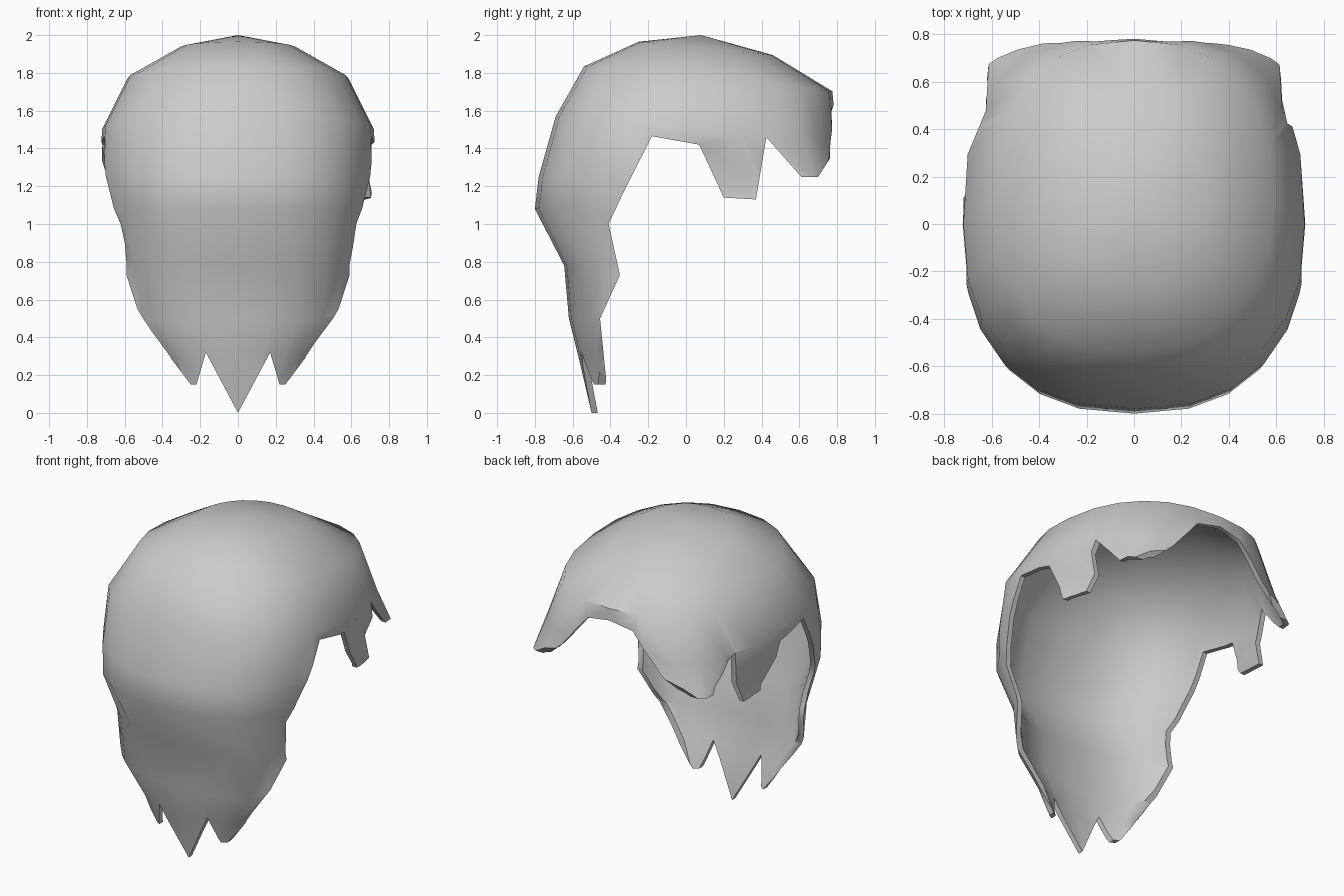
import bpy, bmesh
from math import sin, cos, pi, radians, copysign

cube = bpy.data.objects.get("Cube")
if cube:
    bpy.data.objects.remove(cube, do_unlink=True)

hair_mat = bpy.data.materials.new("hair_grey")
hair_mat.use_nodes = True
GREY = (0.6, 0.6, 0.6, 1)
hair_mat.diffuse_color = GREY
hair_mat.node_tree.nodes["Principled BSDF"].inputs["Base Color"].default_value = GREY

SIDES = 24


def make_object(name, bm):
    bmesh.ops.recalc_face_normals(bm, faces=bm.faces)
    mesh = bpy.data.meshes.new(name)
    bm.to_mesh(mesh)
    bm.free()
    obj = bpy.data.objects.new(name, mesh)
    bpy.context.collection.objects.link(obj)
    return obj


def ring(bm, half_width, back, front, mid, z, tilt, back_power, front_power):
    """One rounded-square ring, pinched in behind the fringe corners."""
    verts = []
    for i in range(SIDES):
        a = 2 * pi * i / SIDES
        c, s = cos(a), sin(a)
        p = 2 / (back_power if s < 0 else front_power)
        depth = front - mid if s > 0 else mid - back
        x = half_width * copysign(abs(c) ** p, c)
        y = mid + depth * copysign(abs(s) ** p, s)
        if y > 0.4:
            x = max(-0.625, min(0.625, x))
        verts.append(bm.verts.new((x, y, z + tilt * y)))
    return verts


def prism(name, outline, axis, low, high):
    """Extrude a flat outline along x or y as a hidden cutter."""
    bm = bmesh.new()
    place = (lambda u, v, d: (d, u, v)) if axis == "x" else (lambda u, v, d: (u, d, v))
    ends = [[bm.verts.new(place(u, v, d)) for u, v in outline] for d in (low, high)]
    for end in ends:
        bm.faces.new(end)
    for i in range(len(outline)):
        j = (i + 1) % len(outline)
        bm.faces.new((ends[0][i], ends[0][j], ends[1][j], ends[1][i]))
    obj = make_object(name, bm)
    obj.hide_render = True
    return obj


def mirrored(half):
    """Complete a half outline that ends on the centre line."""
    return half + [(-u, v) for u, v in reversed(half[:-1])]


# Full head volume: half width, back, front, middle, height, tilt, roundness
RINGS = [
    (0.31, -0.25, 0.46, 0.1, 1.94, -0.1, 2.2, 2.2),
    (0.585, -0.54, 0.775, 0.1, 1.78, -0.1, 2.3, 2.4),
    (0.72, -0.69, 0.80, 0.0, 1.5, -0.1, 2.5, 2.7),
    (0.73, -0.78, 0.80, 0.0, 1.25, 0, 2.45, 4),
    (0.70, -0.80, 0.78, -0.05, 1.08, 0, 2.45, 4),
    (0.62, -0.645, 0.5, -0.2, 0.78, 0, 2.3, 3),
    (0.60, -0.62, 0.4, -0.2, 0.5, 0, 2.3, 3),
    (0.44, -0.57, 0.3, -0.2, 0.3, 0, 2.3, 3),
    (0.32, -0.5, 0.2, -0.2, 0.0, 0, 2.2, 3),
    (0.30, -0.48, 0.1, -0.2, -0.2, 0, 2.2, 3),
]
bm = bmesh.new()
rings = [ring(bm, *r) for r in RINGS]
crown = bm.verts.new((0, 0.08, 2.0))
for i in range(SIDES):
    j = (i + 1) % SIDES
    bm.faces.new((crown, rings[0][i], rings[0][j]))
    for upper, lower in zip(rings, rings[1:]):
        bm.faces.new((upper[i], lower[i], lower[j], upper[j]))
bm.faces.new(rings[-1])
hair = make_object("hair", bm)
hair.data.materials.append(hair_mat)

# Thin shell
shell = hair.modifiers.new("shell", "SOLIDIFY")
shell.thickness = 0.032
shell.offset = -1

# Side opening with temple locks and fringe corners
side_cut = prism("side_cutter", [
    (-0.42, -0.3), (-0.42, 0.15), (-0.455, 0.5), (-0.35, 0.73), (-0.41, 1.0),
    (-0.32, 1.19), (-0.18, 1.465), (0.07, 1.42), (0.2, 1.14), (0.37, 1.13),
    (0.425, 1.46), (0.61, 1.25), (0.7, 1.25), (0.79, 1.39), (1, 1.6), (1, -0.3),
], "x", -1, 1)

# Arch in the middle of the fringe
fringe_cut = prism("fringe_cutter", mirrored(
    [(0.5, 1.1), (0.5, 1.24), (0.345, 1.38), (0.16, 1.6), (0, 1.63)]), "y", 0.45, 1.2)

# Pointed locks at the nape
nape_cut = prism("nape_cutter", mirrored(
    [(1, -0.4), (1, 0.75), (0.66, 0.75), (0.515, 0.5), (0.25, 0.15),
     (0.22, 0.15), (0.17, 0.32), (0, 0)]), "y", -1.2, 0.3)

cutters = (side_cut, fringe_cut, nape_cut)
for cutter in cutters:
    cut = hair.modifiers.new(cutter.name, "BOOLEAN")
    cut.operation = "DIFFERENCE"
    cut.solver = "EXACT"
    cut.object = cutter

# Bake the cuts, then drop the cutters
bpy.context.view_layer.update()
baked = bpy.data.meshes.new_from_object(hair.evaluated_get(bpy.context.evaluated_depsgraph_get()))
hair.modifiers.clear()
hair.data = baked
for cutter in cutters:
    bpy.data.objects.remove(cutter, do_unlink=True)

bpy.ops.object.select_all(action="DESELECT")
hair.select_set(True)
bpy.context.view_layer.objects.active = hair
bpy.ops.object.shade_smooth_by_angle(angle=radians(50))
